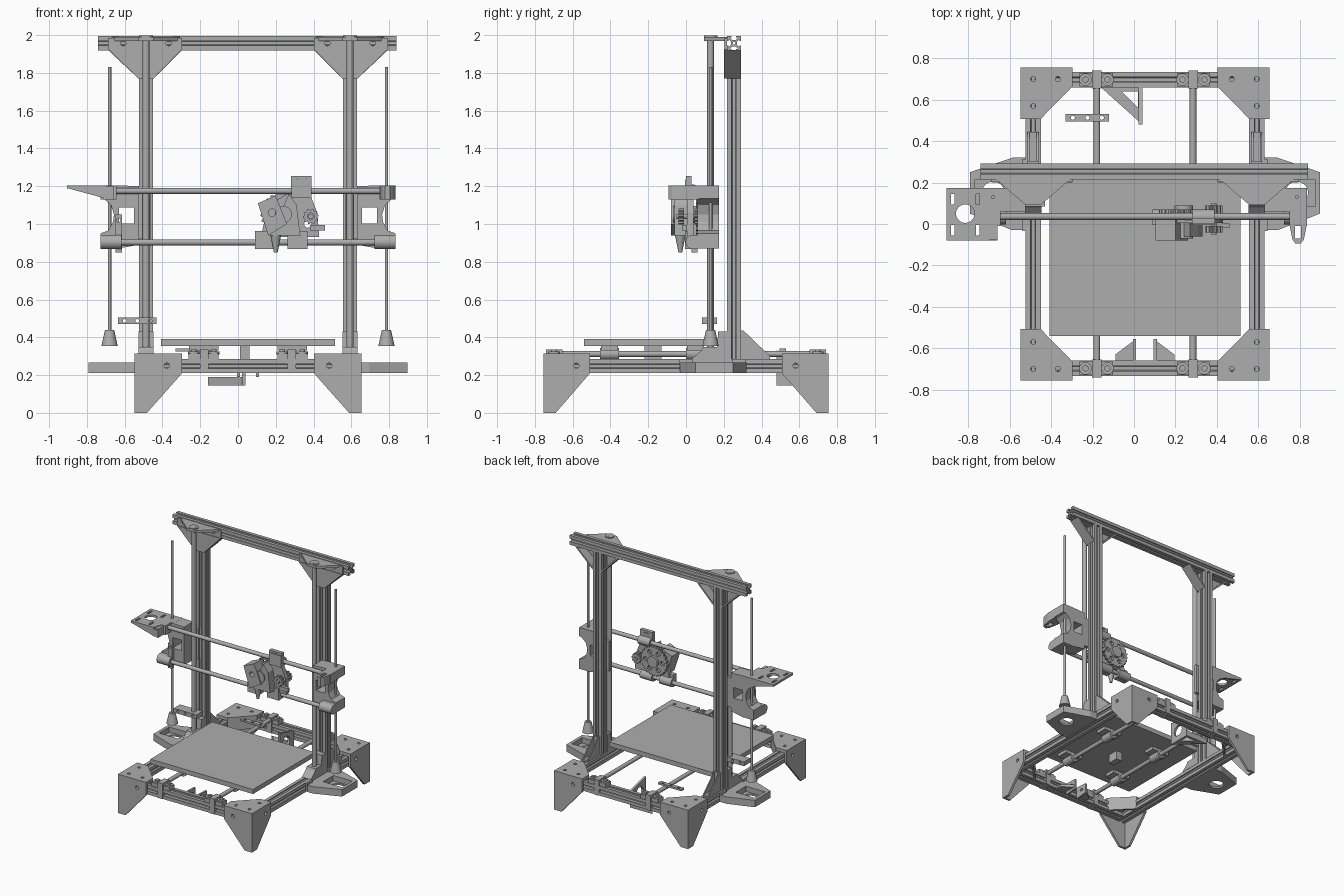
import bpy, bmesh, math
from mathutils import Matrix, Vector

default_cube = bpy.data.objects.get("Cube")
if default_cube:
    bpy.data.objects.remove(default_cube, do_unlink=True)

grey = bpy.data.materials.new("plain_grey")
grey.use_nodes = True
COLOUR = (.42, .42, .42, 1)
grey.diffuse_color = COLOUR
grey.node_tree.nodes["Principled BSDF"].inputs["Base Color"].default_value = COLOUR

CX = .053       # centre line of the frame
POST = .54      # distance of posts from the centre line
ROD_Y = .13     # depth of the vertical rods
SIDES = (("right", -1), ("left", 1))
ENDS = (("front", -1), ("back", 1))


def add(name, mesh):
    mesh.materials.clear()
    mesh.materials.append(grey)
    part = bpy.data.objects.new(name, mesh)
    bpy.context.scene.collection.objects.link(part)
    return part


def box(name, xs, ys, zs):
    bm = bmesh.new()
    bmesh.ops.create_cube(bm, size=1)
    for vert in bm.verts:
        for axis, span in enumerate((xs, ys, zs)):
            vert.co[axis] = max(span) if vert.co[axis] > 0 else min(span)
    mesh = bpy.data.meshes.new(name)
    bm.to_mesh(mesh)
    bm.free()
    return add(name, mesh)


def rod(name, start, end, radius, end_radius=None, sides=24):
    start, end = Vector(start), Vector(end)
    bm = bmesh.new()
    bmesh.ops.create_cone(bm, cap_ends=True, segments=sides, radius1=radius,
                          radius2=radius if end_radius is None else end_radius,
                          depth=(end - start).length)
    turn = (end - start).to_track_quat('Z', 'Y').to_matrix().to_4x4()
    bm.transform(Matrix.Translation((start + end) / 2) @ turn)
    for face in bm.faces:
        face.smooth = len(face.verts) == 4
    mesh = bpy.data.meshes.new(name)
    bm.to_mesh(mesh)
    bm.free()
    return add(name, mesh)


def plate(name, axis, span, outline, *holes):
    """Extrude an outline with holes along x (y, z), y (x, z) or z (x, y)."""
    curve = bpy.data.curves.new(name + "_outline", 'CURVE')
    curve.dimensions, curve.fill_mode = '2D', 'BOTH'
    curve.extrude = abs(span[1] - span[0]) / 2
    for loop in (outline, *holes):
        spline = curve.splines.new('POLY')
        spline.points.add(len(loop) - 1)
        for point, (u, v) in zip(spline.points, loop):
            point.co = (u, v, 0, 1)
        spline.use_cyclic_u = True
    helper = bpy.data.objects.new(name + "_outline", curve)
    bpy.context.scene.collection.objects.link(helper)
    graph = bpy.context.evaluated_depsgraph_get()
    mesh = bpy.data.meshes.new_from_object(helper.evaluated_get(graph))
    bpy.data.objects.remove(helper, do_unlink=True)
    middle = sum(span) / 2
    frames = {'x': ((0, 0, 1, middle), (1, 0, 0, 0), (0, 1, 0, 0), (0, 0, 0, 1)),
              'y': ((1, 0, 0, 0), (0, 0, 1, middle), (0, 1, 0, 0), (0, 0, 0, 1)),
              'z': ((1, 0, 0, 0), (0, 1, 0, 0), (0, 0, 1, middle), (0, 0, 0, 1))}
    mesh.transform(Matrix(frames[axis]))
    if axis == 'y':
        mesh.flip_normals()
    for face in mesh.polygons:
        face.use_smooth = False
    return add(name, mesh)


def ring(u, v, radius, count=16, tooth=0):
    return [(u + (radius - tooth * (i // 2 % 2)) * math.cos(math.tau * i / count),
             v + (radius - tooth * (i // 2 % 2)) * math.sin(math.tau * i / count))
            for i in range(count)]


def rect(u, v, wide, high):
    return [(u - wide / 2, v - high / 2), (u + wide / 2, v - high / 2),
            (u + wide / 2, v + high / 2), (u - wide / 2, v + high / 2)]


def extrusion(name, axis, span, u, v):
    """Slotted aluminium profile."""
    half, lip = .038, .03
    side = [(half, -half), (half, -.012), (lip, -.012), (lip, -.022), (.016, -.008),
            (.016, .008), (lip, .022), (lip, .012), (half, .012)]
    outline = []
    for _ in range(4):
        outline += [(u + a, v + b) for a, b in side]
        side = [(-b, a) for a, b in side]
    plate(name, axis, span, outline, ring(u, v, .007, 12))


# Base frame and top beam
for end, e in ENDS:
    extrusion(end + "_rail", 'x', (CX - .5, CX + .5), e * .697, .248)
extrusion("top_beam", 'x', (-.74, .84), .254, 1.957)

for side, s in SIDES:
    def at(d, s=s):
        return CX + s * d

    def mirrored(points, at=at):
        return [(at(d), v) for d, v in points]

    extrusion(side + "_rail", 'y', (-.74, .74), at(POST), .248)
    extrusion(side + "_post", 'z', (.285, 1.92), at(POST), .254)

    # Corner feet: top plate, two tapered legs and a diagonal web
    for end, e in ENDS:
        name = f"{end}_{side}_foot"
        corner = [(.6, .755), (.349, .755), (.349, .665), (.503, .508), (.6, .508)]
        flip = [(at(d), e * y) for d, y in corner]
        plate(name + "_top", 'z', (.29, .315), flip, ring(at(POST), e * .7, .012),
              ring(at(.42), e * .7, .012), ring(at(POST), e * .57, .012))
        plate(name + "_face", 'y', (e * .737, e * .755),
              mirrored([(.6, 0), (.535, 0), (.349, .21), (.349, .315), (.6, .315)]),
              ring(at(.43), .25, .014))
        leg = [(.755, 0), (.69, 0), (.508, .21), (.508, .315), (.755, .315)]
        plate(name + "_side", 'x', (at(.582), at(.6)), [(e * y, z) for y, z in leg],
              ring(e * .58, .25, .014))
        web = [(.349, .665), (.503, .508), (.503, .53), (.365, .67)]
        plate(name + "_web", 'z', (.21, .29), [(at(d), e * y) for d, y in web])

        # Clamps holding the bed rods
        name = f"{end}_{side}_rod_clamp"
        box(name, (at(.155), at(.315)), (e * .665, e * .73), (.285, .315))
        box(name + "_hump", (at(.21), at(.255)), (e * .655, e * .74), (.21, .335))
        for d in (.181, .287):
            rod(name + "_washer", (at(d), e * .697, .31), (at(d), e * .697, .325), .03)
            rod(name + "_bolt", (at(d), e * .697, .32), (at(d), e * .697, .335), .015)

    # Bed rods and bearings
    rod(side + "_bed_rod", (at(.232), -.735, .312), (at(.232), .735, .312), .016)
    for y in (-.405, .05):
        rod(side + "_bed_bearing", (at(.232), y - .05, .312), (at(.232), y + .05, .312), .032)
        box(side + "_bearing_holder", (at(.155), at(.312)), (y - .045, y + .045), (.33, .356))

    # Top gusset and the plate that holds the vertical rod
    plate(side + "_gusset", 'y', (.2, .216),
          mirrored([(.74, 1.925), (.35, 1.925), (.5, 1.77), (.58, 1.77)]))
    for web in ([(.74, 1.92), (.725, 1.92), (.578, 1.785), (.58, 1.77)],
                [(.35, 1.92), (.365, 1.92), (.502, 1.785), (.5, 1.77)]):
        plate(side + "_gusset_web", 'y', (.21, .29), mirrored(web))
    plate(side + "_rod_plate", 'z', (1.97, 1.99),
          mirrored([(.72, .216), (.36, .216), (.5, .095), (.58, .095)]))
    plate(side + "_gusset_flange", 'y', (.205, .216),
          mirrored([(.74, 1.925), (.74, 1.985), (.35, 1.985), (.35, 1.925)]),
          ring(at(.66), 1.957, .014), ring(at(.42), 1.957, .014))

    # Vertical rods, lead screws and couplers
    rod(side + "_guide_rod", (at(POST), ROD_Y, .29), (at(POST), ROD_Y, 1.998), .018)
    rod(side + "_rod_cap", (at(POST), ROD_Y, 1.975), (at(POST), ROD_Y, 1.997), .036)
    rod(side + "_lead_screw", (at(.733), ROD_Y, .36), (at(.733), ROD_Y, 1.83), .009)
    rod(side + "_coupler", (at(.733), ROD_Y, .355), (at(.733), ROD_Y, .44), .043, .024)

    # Motor mounts beside the frame, with post feet and rear braces
    plate(side + "_motor_mount", 'z', (.212, .268),
          mirrored([(.578, .32), (.64, .32), (.845, .25), (.845, .05), (.64, -.03), (.578, -.03)]),
          rect(at(.735), ROD_Y + .02, .17, .13))
    plate(side + "_mount_floor", 'z', (.212, .225), rect(at(.735), .15, .2, .16),
          ring(at(.733), .15, .055))
    plate(side + "_post_foot", 'x', (at(.5), at(.58)),
          [(.03, .285), (.08, .33), (.09, .35), (.165, .35), (.17, .43), (.216, .43), (.216, .285)])
    for d in (.515, .558):
        plate(side + "_brace_web", 'x', (at(d), at(d + .008)),
              [(.292, .286), (.445, .286), (.445, .3), (.305, .435), (.292, .435)])
    box(side + "_brace_foot", (at(.515), at(.566)), (.292, .445), (.286, .3))
    box(side + "_brace_back", (at(.515), at(.566)), (.292, .305), (.286, .435))
    for y in (.0, .28):
        box(side + "_mount_tab", (at(.578), at(.592)), (y - .035, y + .035), (.22, .285))

    # Sliding ends of the cross gantry
    plate(side + "_slider", 'y', (.06, .175),
          mirrored([(.578, .89), (.69, .87), (.782, .87), (.782, .95), (.74, .965), (.715, 1.01),
                    (.71, 1.05), (.725, 1.1), (.76, 1.13), (.782, 1.135), (.782, 1.205),
                    (.697, 1.205), (.578, 1.2)]),
          rect(at(.643), 1.045, .08, .085))
    box(side + "_slider_back", (at(.515), at(.58)), (.152, .175), (.92, 1.16))
    rod(side + "_lower_rod_socket", (at(.67), .036, .905), (at(.782), .036, .905), .038)
    box(side + "_lower_rod_block", (at(.67), at(.782)), (.036, .07), (.87, .943))
    box(side + "_upper_rod_block", (at(.697), at(.782)), (-.01, .07), (1.13, 1.205))

# Belt idler fork on one gantry end
idler = [(.75, 0), (.765, -.075), (.778, -.093), (.806, -.093), (.82, -.075), (.835, 0)]
plate("idler_fork", 'z', (1.13, 1.205), idler, rect(.792, -.04, .03, .06))

# Motor shelf on the other gantry end
shelf = [(-.905, .175), (-.62, .175), (-.62, .09), (-.66, .05), (-.7, -.08), (-.905, -.08)]
plate("motor_shelf", 'z', (1.188, 1.205), shelf, ring(-.815, .05, .045),
      *[rect(x, y, .018, .05) for x in (-.875, -.755) for y in (-.03, .12)])
for y in (-.08, .16):
    plate("shelf_rib", 'y', (y, y + .015),
          [(-.905, 1.19), (-.72, 1.14), (-.66, 1.13), (-.66, 1.19)])
box("shelf_wall", (-.715, -.66), (-.075, .06), (1.13, 1.2))
plate("switch_arm", 'y', (.03, .06), rect(-.632, .95, .035, .2),
      ring(-.632, .9, .01), ring(-.632, 1.02, .01))

# Cross rods
for z in (1.175, .903):
    rod("cross_rod", (-.69, .036, z), (.8, .036, z), .016)

# Carriage with extruder
for x, z in ((.142, .903), (.315, .903), (.335, 1.175)):
    rod("carriage_bearing", (x - .053, .036, z), (x + .053, .036, z), .034)
    box("carriage_clip", (x - .053, x + .053), (-.005, .03), (z - .035, z + .06))
plate("carriage_tab", 'y', (.0, .03), rect(.335, 1.215, .11, .08), rect(.335, 1.23, .05, .02))
plate("carriage_plate", 'y', (.005, .04),
      [(.12, .93), (.43, .93), (.42, 1.06), (.38, 1.16), (.26, 1.16), (.16, 1.1)],
      ring(.37, 1.0, .02))
plate("extruder_body", 'y', (-.08, .03),
      [(.105, 1.11), (.2, 1.15), (.26, 1.0), (.16, .94)], ring(.18, 1.06, .02))
plate("extruder_arm", 'y', (-.06, .01), [(.27, 1.16), (.17, .94), (.33, .94), (.31, 1.1)],
      ring(.25, 1.04, .025))
plate("large_gear", 'y', (.052, .07), ring(.24, 1.05, .12, 96, .01),
      *[ring(.24 + .075 * math.cos(a), 1.05 + .075 * math.sin(a), .018)
        for a in [math.tau * i / 6 for i in range(6)]])
rod("large_gear_hub", (.24, -.07, 1.05), (.24, .09, 1.05), .045)
plate("small_gear", 'y', (.045, .09), ring(.385, 1.04, .042, 40, .008))
plate("front_gear", 'y', (-.04, -.01), ring(.385, 1.04, .042, 40, .008), ring(.385, 1.04, .018))
rod("gear_shaft", (.385, -.05, 1.04), (.385, .1, 1.04), .014)
box("cable_clip", (.38, .46), (-.02, .005), (.965, .995))
rod("nozzle", (.2, -.03, .95), (.2, -.03, .85), .03, .01)

# Bed with belt clamp
box("bed", (CX - .46, CX + .46), (-.54, .25), (.355, .392))
box("belt_clamp", (.01, .062), (-.22, -.13), (.285, .356))

# Front belt idler brackets
for x, tip in ((.01, -.09), (.095, .195)):
    plate("belt_bracket_base", 'z', (.215, .235), [(x, -.555), (x, -.66), (tip, -.66), (tip, -.63)])
    inner = x + (tip - x) * .15
    plate("belt_bracket_wall", 'x', (min(x, inner), max(x, inner)),
          [(-.66, .19), (-.555, .2), (-.555, .28), (-.66, .285)], ring(-.6, .24, .015))

# Rear belt motor mount
plate("belt_motor_mount", 'x', (.022, .04),
      [(.48, .145), (.66, .145), (.66, .285), (.48, .33)], ring(.56, .23, .045))
plate("belt_motor_gusset", 'z', (.145, .19), [(-.16, .66), (.04, .66), (.04, .48)],
      [(-.06, .64), (.02, .64), (.02, .56)])

# Drilled straps
plate("belt_strap", 'z', (.325, .34), rect(-.225, .513, .21, .035),
      *[ring(x, .513, .01) for x in (-.295, -.225, -.155)])
plate("screw_strap", 'y', (.085, .165), rect(-.533, .487, .205, .035),
      *[ring(x, .487, .01) for x in (-.6, -.533, -.465)])
